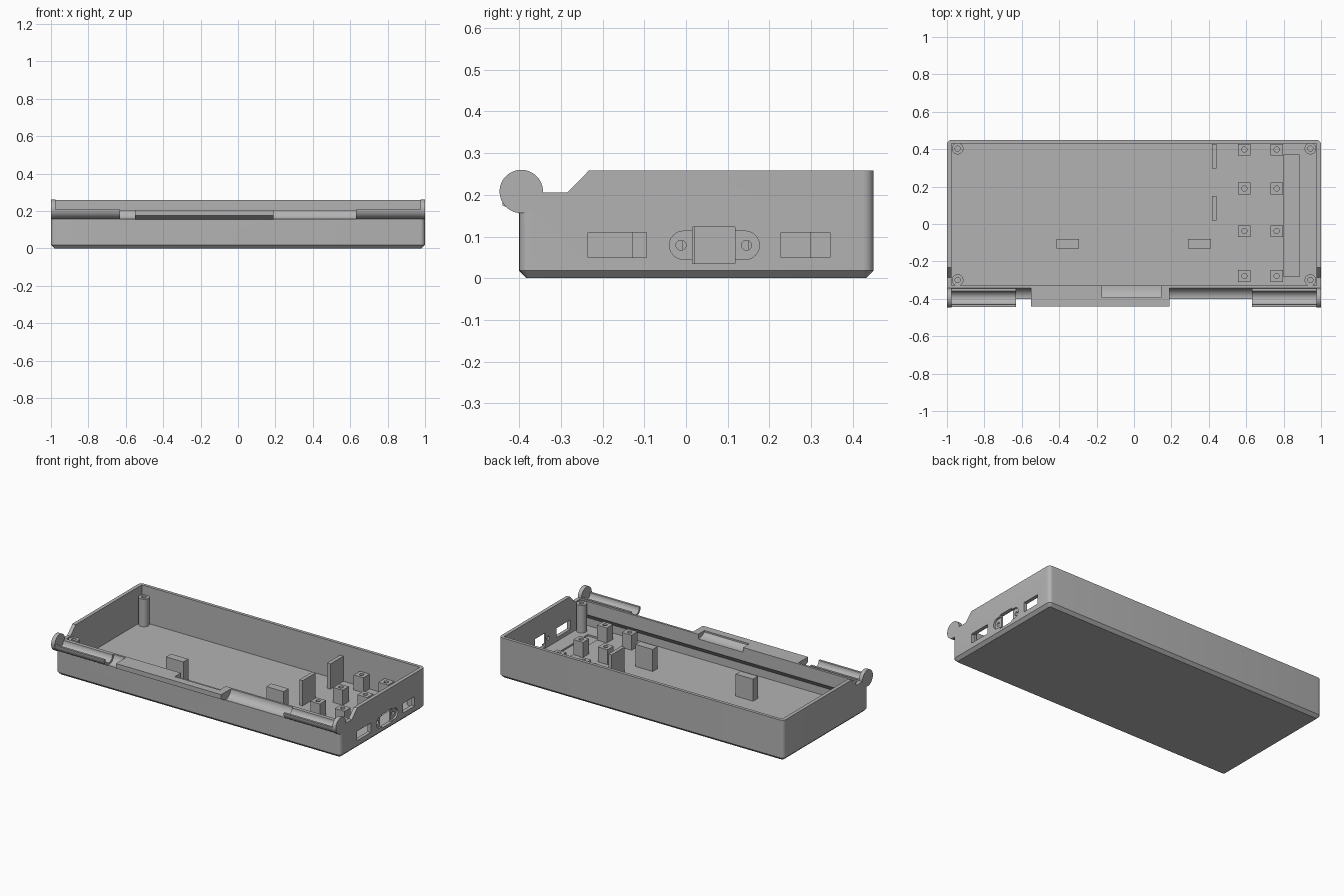
import bpy, bmesh, math
from mathutils import Matrix, Vector

cube = bpy.data.objects.get("Cube")
if cube:
    bpy.data.objects.remove(cube, do_unlink=True)

gray = bpy.data.materials.new("plain gray")
gray.use_nodes = True
gray.diffuse_color = (0.45, 0.45, 0.45, 1)
gray.node_tree.nodes["Principled BSDF"].inputs["Base Color"].default_value = (0.45, 0.45, 0.45, 1)


def finish(name, bm):
    bmesh.ops.recalc_face_normals(bm, faces=bm.faces)
    me = bpy.data.meshes.new(name)
    bm.to_mesh(me)
    bm.free()
    ob = bpy.data.objects.new(name, me)
    bpy.context.collection.objects.link(ob)
    me.materials.append(gray)
    return ob


def add_box(bm, lo, hi):
    lo, hi = Vector(lo), Vector(hi)
    m = Matrix.Translation((lo + hi) / 2) @ Matrix.Diagonal((*(hi - lo), 1))
    return bmesh.ops.create_cube(bm, size=1, matrix=m)


def add_rod(bm, centre, r, length, along_x=False, sides=32):
    m = Matrix.Translation(centre)
    if along_x:
        m = m @ Matrix.Rotation(math.pi / 2, 4, 'Y')
    bmesh.ops.create_cone(bm, cap_ends=True, segments=sides, radius1=r, radius2=r, depth=length, matrix=m)


def add_prism(bm, profile, x0, x1):
    """Extrude a (y, z) profile along x."""
    face = bm.faces.new([bm.verts.new((x0, y, z)) for y, z in profile])
    ext = bmesh.ops.extrude_face_region(bm, geom=[face])
    verts = [v for v in ext["geom"] if isinstance(v, bmesh.types.BMVert)]
    bmesh.ops.translate(bm, vec=(x1 - x0, 0, 0), verts=verts)


def cut(ob, bm):
    """Subtract the shape in bm from ob, then discard the cutter."""
    tool = finish("cutter", bm)
    tool.hide_render = True
    mod = ob.modifiers.new("cut", 'BOOLEAN')
    mod.operation, mod.solver, mod.object = 'DIFFERENCE', 'EXACT', tool
    dg = bpy.context.evaluated_depsgraph_get()
    me = bpy.data.meshes.new_from_object(ob.evaluated_get(dg))
    ob.modifiers.clear()
    ob.data = me
    bpy.data.objects.remove(tool, do_unlink=True)


def arc(r, a0, a1, n=16):
    return [(HY + r * math.cos(math.radians(a0 + (a1 - a0) * i / n)),
             HZ + r * math.sin(math.radians(a0 + (a1 - a0) * i / n))) for i in range(n + 1)]


HY, HZ = -0.395, 0.208          # hinge axis
FLOOR, LEDGE, TOP = 0.025, 0.205, 0.258

# Tray shell: rounded corners, chamfered bottom
bm = bmesh.new()
add_box(bm, (-1, -0.4, 0), (1, 0.45, TOP))
upright = [e for e in bm.edges if abs(e.verts[0].co.z - e.verts[1].co.z) > 0.1]
bmesh.ops.bevel(bm, geom=upright, offset=0.025, segments=5, profile=0.5, affect='EDGES')
bottom = [e for e in bm.edges if max(v.co.z for v in e.verts) < 0.001]
bmesh.ops.bevel(bm, geom=bottom, offset=0.018, segments=1, affect='EDGES')
tray = finish("tray", bm)

# Cavity, with the front wall thickened into a ledge
bm = bmesh.new()
add_prism(bm, [(0.43, 0.3), (-0.33, 0.3), (-0.33, 0.12), (-0.378, 0.075),
               (-0.378, FLOOR), (0.43, FLOOR)], -0.977, 0.977)
cut(tray, bm)

# Lowered front with sloping side walls
bm = bmesh.new()
add_prism(bm, [(-0.5, LEDGE), (-0.285, LEDGE), (-0.233, TOP), (-0.233, 0.3), (-0.5, 0.3)], -1.1, 1.1)
cut(tray, bm)

# Hinge groove on both sides of the tab
for x0, x1 in ((-1.1, -0.55), (0.19, 1.1)):
    bm = bmesh.new()
    add_rod(bm, ((x0 + x1) / 2, HY, HZ), 0.052, x1 - x0, True, 48)
    cut(tray, bm)

# Latch notch in the ledge
bm = bmesh.new()
add_prism(bm, [(-0.392, 0.22), (-0.392, 0.195), (-0.37, 0.18), (-0.35, 0.175),
               (-0.32, 0.175), (-0.32, 0.22)], -0.17, 0.145)
cut(tray, bm)

# Rectangular ports in the right wall
bm = bmesh.new()
for y0, y1 in ((-0.235, -0.095), (0.228, 0.345)):
    add_box(bm, (0.95, y0, 0.05), (1.05, y1, 0.11))
add_box(bm, (0.95, 0.015, 0.035), (1.05, 0.118, 0.123))
cut(tray, bm)

# Stadium recess around the middle port, with screw holes
ends = [(0.142, -90), (-0.006, 90)]
outline = [(c + 0.034 * math.cos(math.radians(a + 15 * i)), 0.079 + 0.034 * math.sin(math.radians(a + 15 * i)))
           for c, a in ends for i in range(13)]
bm = bmesh.new()
add_prism(bm, outline, 0.988, 1.05)
cut(tray, bm)
bm = bmesh.new()
for y in (-0.012, 0.145):
    add_rod(bm, (1, y, 0.079), 0.012, 0.1, True, 20)
cut(tray, bm)

# Shallow floor recess beside the board posts
bm = bmesh.new()
add_box(bm, (0.8, -0.28, FLOOR - 0.01), (0.885, 0.37, 0.05))
cut(tray, bm)

# Thumb tab in front of the ledge
bm = bmesh.new()
add_prism(bm, [(-0.4, 0.155), (-0.44, 0.175), (-0.44, LEDGE), (-0.4, LEDGE)], -0.55, 0.19)
finish("thumb_tab", bm)

# Hinge troughs and end discs
for side, s in (("left", 1), ("right", -1)):
    bm = bmesh.new()
    add_prism(bm, arc(0.05, 180, 360) + arc(0.036, 360, 180), s * 0.63, s * 0.98)
    finish(side + "_hinge_trough", bm)
    bm = bmesh.new()
    add_rod(bm, (s * 0.9875, HY, HZ), 0.052, 0.025, True, 48)
    finish(side + "_hinge_disc", bm)

# Round corner posts with screw holes
corners = [(x, y) for x in (-0.943, 0.943) for y in (-0.3, 0.403)]
bm, holes = bmesh.new(), bmesh.new()
for x, y in corners:
    add_rod(bm, (x, y, 0.11), 0.031, 0.18)
    add_rod(holes, (x, y, 0.18), 0.014, 0.15, sides=20)
cut(finish("corner_posts", bm), holes)

# Square board posts with screw holes
bm, holes = bmesh.new(), bmesh.new()
for x in (0.59, 0.763):
    for y in (0.398, 0.19, -0.038, -0.278):
        add_box(bm, (x - 0.034, y - 0.031, 0.01), (x + 0.034, y + 0.031, 0.12))
        add_rod(holes, (x, y, 0.11), 0.014, 0.1, sides=20)
cut(finish("board_posts", bm), holes)

# Upright holder plates
bm = bmesh.new()
for y in (0.02, 0.298):
    add_box(bm, (0.417, y, 0.02), (0.44, y + 0.13, 0.185))
for x in (-0.415, 0.29):
    add_box(bm, (x, -0.13, 0.02), (x + 0.122, -0.08, 0.165))
finish("holder_plates", bm)

# Smooth round faces, keep edges sharp
bpy.ops.object.select_all(action='DESELECT')
for ob in bpy.context.collection.objects:
    if ob.type == 'MESH':
        ob.select_set(True)
        bpy.context.view_layer.objects.active = ob
bpy.ops.object.shade_smooth_by_angle(angle=math.radians(30))
